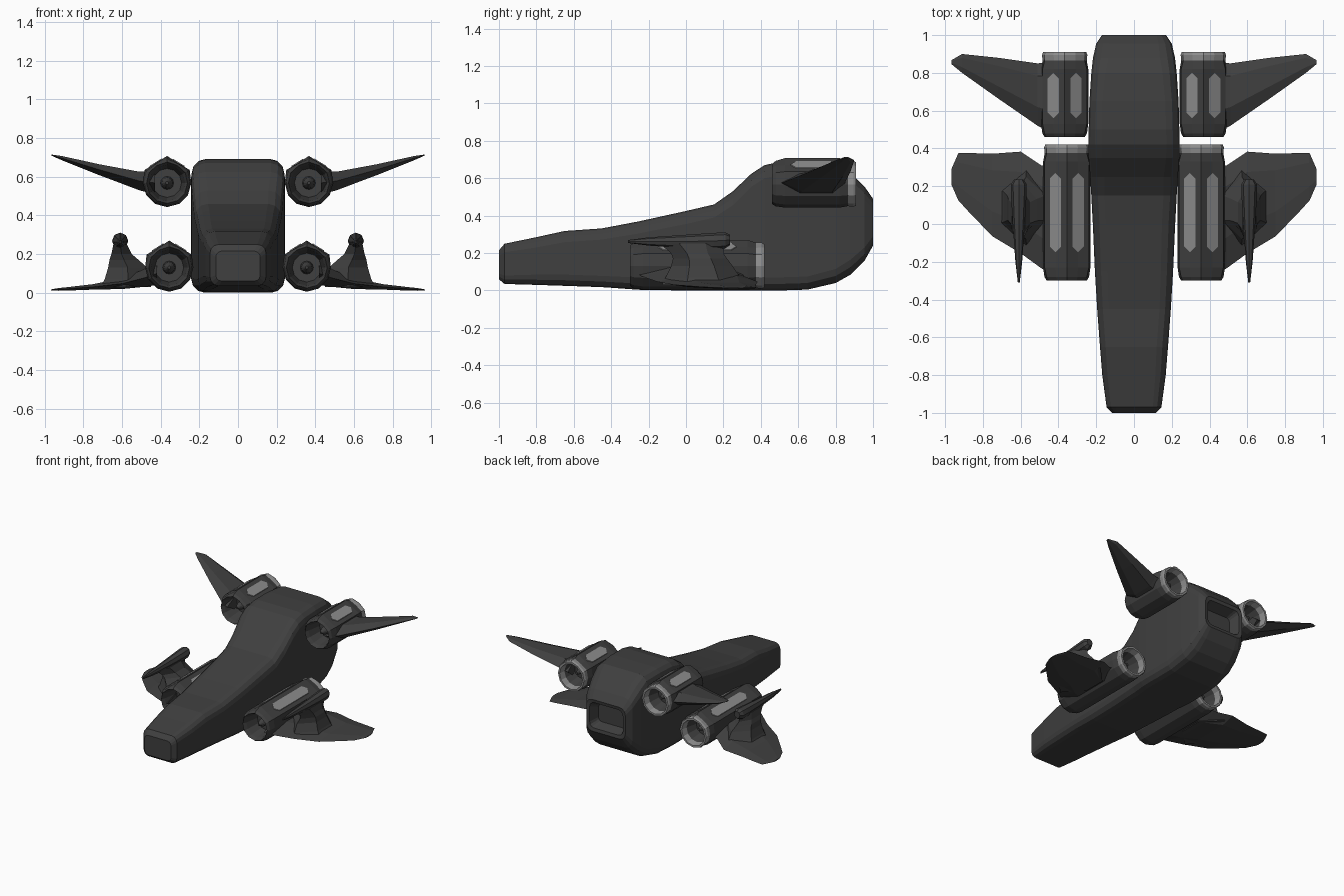
import bpy, bmesh, math
from mathutils import Vector


def material(name, v):
    m = bpy.data.materials.new(name)
    m.diffuse_color = (v, v, v, 1)
    return m


DARK = material("dark_grey_hull", 0.05)
LIGHT = material("light_grey_panels", 0.27)


def loft(name, rings, mirror=False, light=(), mats=(DARK, LIGHT)):
    """Skin a list of equal-length rings; strips listed in `light` use slot 1."""
    bm = bmesh.new()
    vs = [[bm.verts.new(p) for p in r] for r in rings]
    n = len(rings[0])
    for i in range(len(vs) - 1):
        for j in range(n):
            k = (j + 1) % n
            f = bm.faces.new((vs[i][j], vs[i][k], vs[i + 1][k], vs[i + 1][j]))
            f.material_index = 1 if i in light else 0
    bm.faces.new(vs[0][::-1])
    bm.faces.new(vs[-1])
    bmesh.ops.recalc_face_normals(bm, faces=bm.faces)
    me = bpy.data.meshes.new(name)
    bm.to_mesh(me)
    bm.free()
    ob = bpy.data.objects.new(name, me)
    bpy.context.collection.objects.link(ob)
    for m in mats:
        me.materials.append(m)
    if mirror:
        ob.modifiers.new("mirror", "MIRROR").use_mirror_merge = False
    return ob


def rounded_box(y, w, z0, z1, c):
    """Rounded rectangle section of the hull at depth y."""
    pts = []
    corners = ((1, 1, 0), (-1, 1, 90), (-1, -1, 180), (1, -1, 270))
    for sx, sz, a0 in corners:
        cx = sx * (w - c)
        cz = z1 - c if sz > 0 else z0 + c
        for k in range(4):
            a = math.radians(a0 + 30 * k)
            pts.append(Vector((cx + c * math.cos(a), y, cz + c * math.sin(a))))
    return pts


# Hull: y, half width, bottom, top, corner radius (last two make the exhaust recess)
HULL = [
    (-1.0, 0.115, 0.06, 0.215, 0.03), (-0.97, 0.145, 0.035, 0.25, 0.045),
    (-0.8, 0.168, 0.03, 0.285, 0.055), (-0.65, 0.18, 0.025, 0.318, 0.06),
    (-0.45, 0.195, 0.018, 0.332, 0.06), (-0.25, 0.207, 0.004, 0.37, 0.065),
    (0.0, 0.218, 0.0, 0.425, 0.07), (0.15, 0.226, 0.0, 0.46, 0.07),
    (0.25, 0.232, 0.0, 0.53, 0.075), (0.35, 0.24, 0.0, 0.625, 0.07),
    (0.42, 0.242, 0.0, 0.67, 0.07), (0.5, 0.24, 0.0, 0.688, 0.07),
    (0.65, 0.236, 0.005, 0.692, 0.07), (0.8, 0.226, 0.04, 0.685, 0.075),
    (0.88, 0.217, 0.085, 0.63, 0.08), (0.955, 0.2, 0.16, 0.555, 0.07),
    (1.0, 0.17, 0.24, 0.49, 0.05), (0.995, 0.145, 0.265, 0.465, 0.04),
    (0.92, 0.12, 0.29, 0.43, 0.03),
]
loft("hull", [rounded_box(*s) for s in HULL])


def engine_ring(cx, cz, y, r, peak):
    """12-sided ring; peak blends from a plain circle to a roof-shaped top."""
    pts = []
    for k in range(12):
        a = math.radians(30 * k)
        s = {1: 1.08, 2: 0.94, 3: 1.12, 4: 0.94, 5: 1.08}.get(k, 1.0)
        q = r * (1 + (s - 1) * peak)
        pts.append(Vector((cx + q * math.cos(a), y, cz + q * math.sin(a))))
    return pts


def engine(label, cx, cz, y0, y1, p0, p1):
    # Nacelle with spinner, intake, roofed casing and hollow rear nozzle
    prof = [
        (y0 + 0.05, 0.008, 0), (y0 + 0.09, 0.028, 0), (y0 + 0.14, 0.034, 0),
        (y0 + 0.14, 0.075, 0), (y0 + 0.03, 0.094, 0), (y0, 0.106, 0.2),
        (y0 + 0.02, 0.118, 0.5), (y0 + 0.07, 0.125, 1), (y1 - 0.09, 0.125, 1),
        (y1 - 0.045, 0.117, 0.6), (y1 - 0.015, 0.12, 0.4), (y1, 0.114, 0.2),
        (y1, 0.1, 0), (y1 - 0.05, 0.092, 0), (y1 - 0.14, 0.07, 0),
        (y1 - 0.14, 0.03, 0), (y1 - 0.07, 0.01, 0),
    ]
    loft(label + "_engine", [engine_ring(cx, cz, *p) for p in prof], True,
         light=(9, 10, 11, 12))
    # Light vent plates lying on both roof slopes
    for side, tag in ((-1, "inner"), (1, "outer")):
        rings = []
        for h in (-0.003, 0.004):
            ring = []
            for u, v in ((-0.03, p0 + 0.03), (0, p0), (0.03, p0 + 0.03),
                         (0.03, p1 - 0.03), (0, p1), (-0.03, p1 - 0.03)):
                d = side * 0.06 + u
                ring.append(Vector((cx + d, v, cz + 0.14 - 0.619 * abs(d) + h)))
            rings.append(ring)
        loft(f"{label}_{tag}_vent_plate", rings, True, mats=(LIGHT, LIGHT))


engine("upper", 0.367, 0.568, 0.46, 0.91, 0.56, 0.80)
engine("lower", 0.356, 0.13, -0.30, 0.42, -0.15, 0.27)


def wing_ring(x, ya, yb, z, t):
    """Thin six-sided wing section at span x."""
    c = yb - ya
    return [Vector((x, ya, z)), Vector((x, ya + 0.3 * c, z + t)),
            Vector((x, yb - 0.2 * c, z + t)), Vector((x, yb, z)),
            Vector((x, yb - 0.2 * c, z - t)), Vector((x, ya + 0.3 * c, z - t))]


# Wings: x, leading y, trailing y, z, half thickness
loft("upper_wing", [wing_ring(*s) for s in (
    (0.43, 0.48, 0.86, 0.568, 0.06), (0.51, 0.52, 0.85, 0.578, 0.048),
    (0.72, 0.665, 0.88, 0.637, 0.028), (0.91, 0.8, 0.9, 0.696, 0.011),
    (0.965, 0.845, 0.868, 0.712, 0.003))], True)
loft("lower_wing", [wing_ring(*s) for s in (
    (0.42, -0.28, 0.3, 0.1, 0.06), (0.49, -0.235, 0.31, 0.075, 0.045),
    (0.6, -0.155, 0.383, 0.047, 0.028), (0.75, -0.065, 0.372, 0.03, 0.014),
    (0.88, 0.07, 0.376, 0.02, 0.009), (0.93, 0.125, 0.375, 0.017, 0.007),
    (0.967, 0.21, 0.29, 0.014, 0.003))], True)


def pylon_ring(z, xa, xb, ya, yb):
    m, d = (xa + xb) / 2, (yb - ya) * 0.3
    return [Vector(p) for p in ((m, ya, z), (xb, ya + d, z), (xb, yb - d, z),
                                (m, yb, z), (xa, yb - d, z), (xa, ya + d, z))]


# Flared pylon carrying the pod above the lower wing
loft("pod_pylon", [pylon_ring(*s) for s in (
    (0.03, 0.45, 0.71, -0.13, 0.32), (0.07, 0.45, 0.69, -0.11, 0.29),
    (0.13, 0.47, 0.672, -0.08, 0.25), (0.17, 0.515, 0.665, -0.07, 0.22),
    (0.2, 0.55, 0.655, -0.08, 0.2), (0.25, 0.575, 0.645, -0.14, 0.21))], True)

# Pointed pod: y, half width, z, half height
POD = [(-0.31, 0.005, 0.262, 0.008), (-0.2, 0.018, 0.262, 0.022),
       (0.0, 0.032, 0.262, 0.036), (0.15, 0.041, 0.265, 0.043),
       (0.21, 0.042, 0.268, 0.043), (0.235, 0.025, 0.27, 0.028)]
loft("wing_pod", [[Vector((0.61 + w * math.cos(k * math.pi / 4), y,
                           z + h * math.sin(k * math.pi / 4)))
                   for k in range(8)] for y, w, z, h in POD], True)
